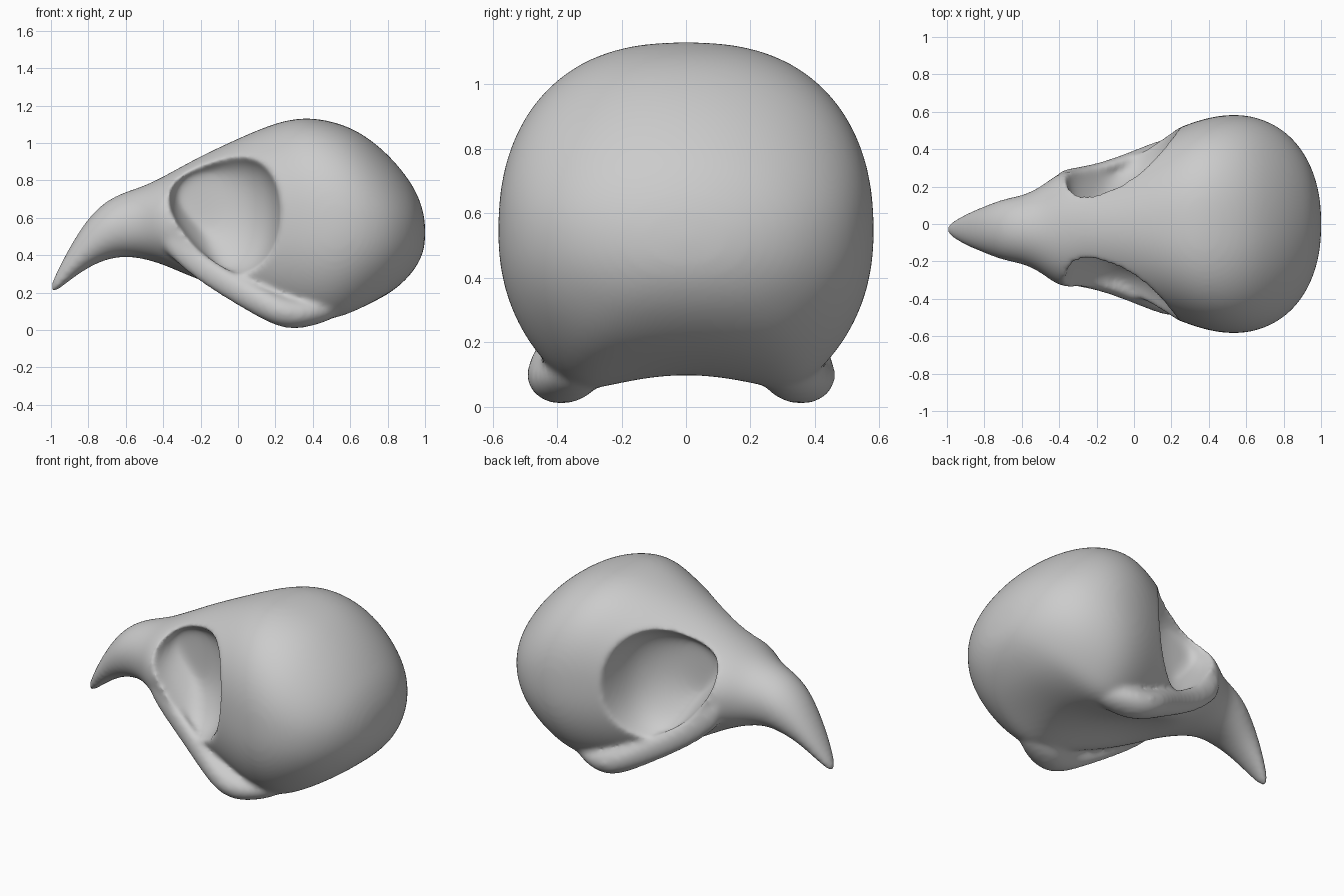
import bpy, bmesh, math

cube = bpy.data.objects.get("Cube")
if cube:
    bpy.data.objects.remove(cube)

# One bone colour
bone = bpy.data.materials.new("bone_grey")
bone.use_nodes = True
colour = (0.6, 0.6, 0.6, 1)
bone.diffuse_color = colour
bone.node_tree.nodes["Principled BSDF"].inputs["Base Color"].default_value = colour


def loft(name, groups):
    """Skin each group of equal-sized rings into a closed tube."""
    bm = bmesh.new()
    for rings in groups:
        loops = [[bm.verts.new(p) for p in ring] for ring in rings]
        n = len(loops[0])
        for a, b in zip(loops, loops[1:]):
            for i in range(n):
                j = (i + 1) % n
                bm.faces.new((a[i], a[j], b[j], b[i]))
        bm.faces.new(loops[0])
        bm.faces.new(loops[-1])
    bmesh.ops.recalc_face_normals(bm, faces=bm.faces)
    mesh = bpy.data.meshes.new(name)
    bm.to_mesh(mesh)
    bm.free()
    obj = bpy.data.objects.new(name, mesh)
    bpy.context.collection.objects.link(obj)
    obj.modifiers.new("round", "SUBSURF").levels = 2
    obj.modifiers["round"].render_levels = 2
    return obj


def bump(x, full, reach):
    """Smooth weight, 1 at full and 0 beyond reach."""
    t = max(0, 1 - abs(x - full) / reach)
    return t * t * (3 - 2 * t)


# Skull stations from beak tip to back: x, top, bottom, half width
stations = [
    (-1.0, .245, .20, .02), (-.97, .31, .205, .045), (-.9, .445, .265, .085),
    (-.8, .605, .335, .125), (-.7, .695, .38, .165), (-.6, .74, .395, .18),
    (-.5, .77, .38, .225), (-.4, .82, .35, .31), (-.3, .875, .30, .31),
    (-.2, .93, .24, .34), (0, 1.025, .135, .43), (.2, 1.11, .01, .50),
    (.35, 1.14, -.045, .56), (.5, 1.12, -.05, .59), (.65, 1.065, .03, .58),
    (.8, .945, .145, .51), (.9, .825, .255, .40), (.96, .73, .34, .285),
    (1.003, .60, .44, .12),
]


def section(x, top, bottom, width, n=48):
    """Superellipse section with a fuller cheek and a hollow palate."""
    mid, half = (top + bottom) / 2, (top - bottom) / 2
    shift = -.03 * min(1, max(0, (.2 - x) / .6))
    upper = 2 + .5 * bump(x, .4, .45)
    lower = 2.15 + bump(x, -.1, .35)
    hollow = .165 * bump(x, .32, .7)
    ring = []
    for i in range(n):
        a = math.tau * i / n
        c, s = math.cos(a), math.sin(a)
        e = 2 / (upper if s > 0 else lower)
        u = math.copysign(abs(c) ** e, c)
        v = math.copysign(abs(s) ** e, s)
        z = mid + half * v
        if s < 0:
            z += hollow * max(0, 1 - (u / .58) ** 2) * abs(v)
        ring.append((x, shift + width * u, z))
    return ring


skull = loft("skull", [[section(*s) for s in stations]])

# Eye socket cutters: teardrop outline narrowing towards the midline
outline = [(-.39, .66), (-.375, .80), (-.26, .91), (-.12, .955), (.03, .975),
           (.17, .90), (.225, .73), (.225, .56), (.19, .42), (.10, .30),
           (-.06, .245), (-.20, .39), (-.32, .53)]
# Distance from midline, x scale, z scale
depths = [(.125, .3, .38), (.145, .5, .5), (.185, .68, .65), (.25, .83, .84),
          (.33, .93, .95), (.46, 1, 1), (.6, 1.05, 1), (.8, 1.05, 1)]
groups = [[[(-.28 + (x + .28) * sx, side * y - .015, .75 + (z - .75) * sz)
            for x, z in outline] for y, sx, sz in depths] for side in (-1, 1)]
socket_cutter = loft("socket_cutter", groups)

# Cheek bars under the sockets, swelling into the jaw joints
# x, distance from midline, height, half thickness, half height
bar_path = [(-.42, .25, .54, .04, .09), (-.35, .275, .47, .04, .10),
            (-.2, .295, .33, .04, .085), (0, .36, .21, .05, .085),
            (.15, .40, .13, .075, .09), (.27, .38, .085, .11, .09),
            (.40, .35, .09, .11, .075), (.55, .31, .12, .06, .05)]
bar_rings = []
for side in (-1, 1):
    bar_rings.append([])
    for x, y, z, ry, rz in bar_path:
        angles = [math.tau * i / 12 for i in range(12)]
        bar_rings[-1].append([(x, side * y - .015 + ry * math.cos(a),
                               z + rz * math.sin(a)) for a in angles])
cheek_bars = loft("cheek_bars", bar_rings)

# Combine the parts, then blend them into one smooth surface
helpers = [socket_cutter, cheek_bars]
for part in helpers:
    mod = skull.modifiers.new(part.name, "BOOLEAN")
    mod.operation = "UNION" if part == cheek_bars else "DIFFERENCE"
    mod.solver = "EXACT"
    mod.object = part
    part.hide_render = True
    part.hide_set(True)

remesh = skull.modifiers.new("blend", "REMESH")
remesh.mode = "VOXEL"
remesh.voxel_size = .014
remesh.use_smooth_shade = True
smooth = skull.modifiers.new("soften", "SMOOTH")
smooth.factor = .5
smooth.iterations = 16

# Bake the result and drop the helpers
bpy.context.view_layer.update()
result = bpy.data.meshes.new_from_object(
    skull.evaluated_get(bpy.context.evaluated_depsgraph_get()))
skull.modifiers.clear()
skull.data = result
result.materials.clear()
result.materials.append(bone)
for part in helpers:
    bpy.data.objects.remove(part)
for poly in result.polygons:
    poly.use_smooth = True
    poly.material_index = 0
